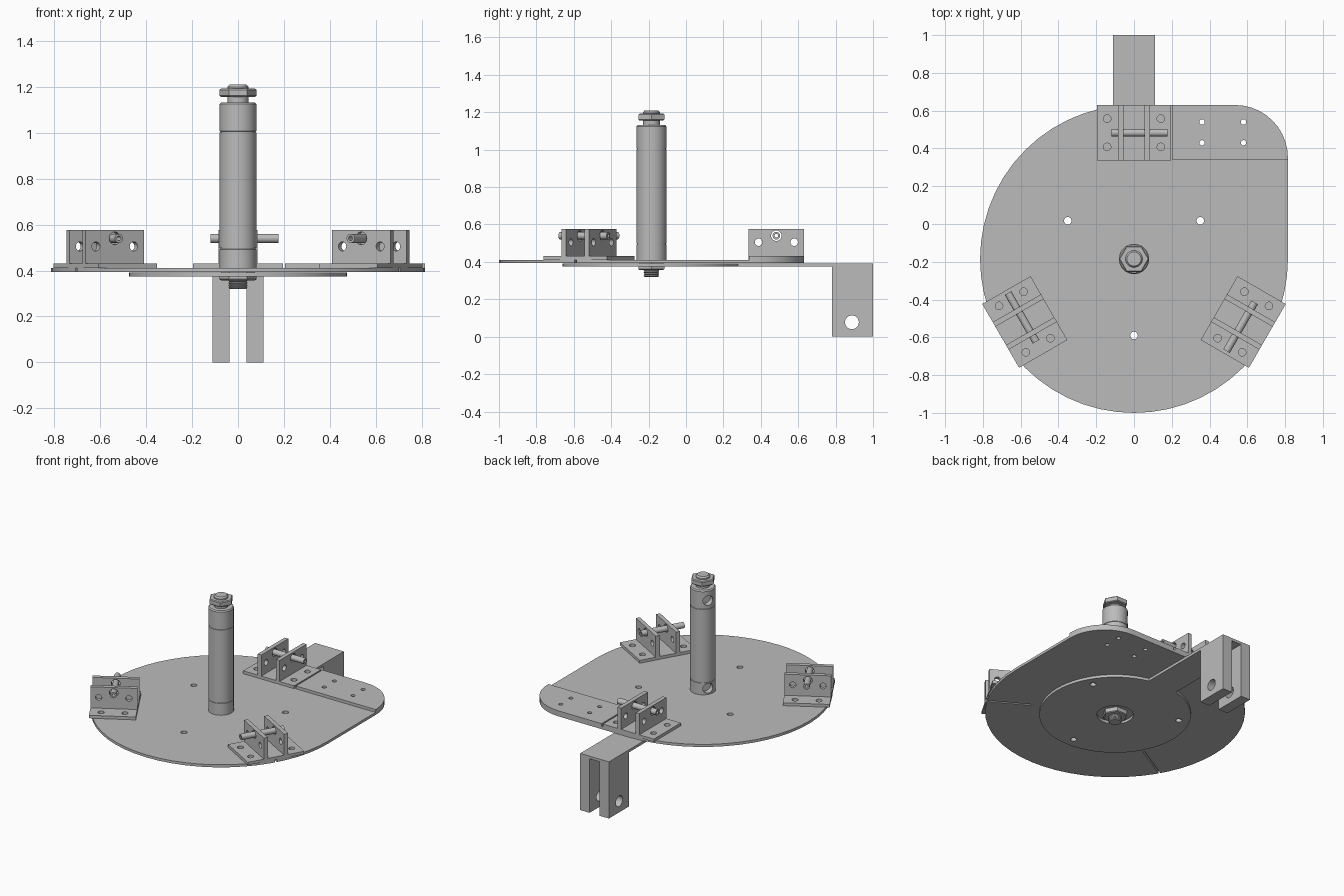
import bpy, bmesh, math
from mathutils import Matrix, Vector

if "Cube" in bpy.data.objects:
    bpy.data.objects.remove(bpy.data.objects["Cube"])

HUB_Y = -0.185
HUB = Matrix.Translation((0, HUB_Y, 0))
R = 0.815                      # plate radius
Z0, Z1, Z2, Z3 = 0.374, 0.393, 0.411, 0.431   # stacked sheet levels

steel = bpy.data.materials.new("Grey steel")
steel.diffuse_color = (0.5, 0.5, 0.5, 1)
steel.use_nodes = True
steel.node_tree.nodes["Principled BSDF"].inputs["Base Color"].default_value = (0.5, 0.5, 0.5, 1)


def finish(name, bm, matrix=Matrix()):
    bmesh.ops.recalc_face_normals(bm, faces=bm.faces)
    bm.transform(matrix)
    mesh = bpy.data.meshes.new(name)
    bm.to_mesh(mesh)
    bm.free()
    mesh.materials.append(steel)
    ob = bpy.data.objects.new(name, mesh)
    bpy.context.collection.objects.link(ob)
    return ob


def activate(ob):
    bpy.ops.object.select_all(action='DESELECT')
    ob.select_set(True)
    bpy.context.view_layer.objects.active = ob


def add_box(bm, x0, x1, y0, y1, z0, z1, matrix=Matrix()):
    m = Matrix.Translation(((x0 + x1) / 2, (y0 + y1) / 2, (z0 + z1) / 2))
    bmesh.ops.create_cube(bm, size=1, matrix=matrix @ m @ Matrix.Diagonal((x1 - x0, y1 - y0, z1 - z0, 1)))


def add_rod(bm, start, end, r, sides=24):
    a, b = Vector(start), Vector(end)
    turn = (b - a).to_track_quat('Z', 'Y').to_matrix().to_4x4()
    bmesh.ops.create_cone(bm, cap_ends=True, segments=sides, radius1=r, radius2=r,
                          depth=(b - a).length, matrix=Matrix.Translation((a + b) / 2) @ turn)


def add_sheet(bm, outline, z0, z1):
    face = bm.faces.new([bm.verts.new((x, y, z0)) for x, y in outline])
    new = bmesh.ops.extrude_face_region(bm, geom=[face])["geom"]
    bmesh.ops.translate(bm, vec=(0, 0, z1 - z0), verts=[v for v in new if isinstance(v, bmesh.types.BMVert)])


def add_turned(bm, profile, sides=40):
    """Spin (radius, height) points about the z axis."""
    verts = [bm.verts.new((r, 0, z)) for r, z in profile]
    edges = [bm.edges.new(p) for p in zip(verts, verts[1:])]
    bmesh.ops.spin(bm, geom=verts + edges, cent=(0, 0, 0), axis=(0, 0, 1),
                   angle=math.tau, steps=sides, use_merge=True)
    bmesh.ops.remove_doubles(bm, verts=bm.verts, dist=0.0001)


def cut(ob, cutter_bm, matrix=Matrix()):
    cutter = finish("cutter", cutter_bm, matrix)
    cutter.hide_render = True
    mod = ob.modifiers.new("Cut", 'BOOLEAN')
    mod.operation, mod.solver, mod.object = 'DIFFERENCE', 'EXACT', cutter
    activate(ob)
    bpy.ops.object.modifier_apply(modifier=mod.name)
    bpy.data.objects.remove(cutter)


def arc(cx, cy, r, a0, a1, n):
    angles = [math.radians(a0 + (a1 - a0) * i / n) for i in range(n + 1)]
    return [(cx + r * math.cos(a), cy + r * math.sin(a)) for a in angles]


def holes(bm, points, r, z0=0.3, z1=0.5):
    for x, y in points:
        add_rod(bm, (x, y, z0), (x, y, z1), r)


top_y = HUB_Y + R
corner = arc(R - 0.28, top_y - 0.28, 0.28, 0, 90, 10)
bolt_holes = arc(0, HUB_Y, 0.405, 30, 270, 2)
corner_holes = [(x, y) for x in (0.36, 0.58) for y in (0.43, 0.54)]

# Main plate: round, with one squared-out corner
bm = bmesh.new()
add_sheet(bm, corner + arc(0, HUB_Y, R, 90, 360, 42), Z1, Z2)
main_plate = finish("main_plate", bm)
bm = bmesh.new()
holes(bm, bolt_holes, 0.02)
holes(bm, corner_holes, 0.014)
for angle in (-30, 210):       # radial slits beneath the side brackets
    add_box(bm, 0.53, 0.9, -0.006, 0.006, 0.3, 0.5, HUB @ Matrix.Rotation(math.radians(angle), 4, 'Z'))
cut(main_plate, bm)

# Corner reinforcement
bm = bmesh.new()
add_sheet(bm, corner + [(0.205, top_y), (0.205, 0.34), (R, 0.34)], Z2, Z3)
corner_plate = finish("corner_plate", bm)
bm = bmesh.new()
holes(bm, corner_holes, 0.014)
cut(corner_plate, bm)

# Lower disc with its arm reaching to the back
half = 0.11
a = math.degrees(math.acos(half / 0.475))
bm = bmesh.new()
add_sheet(bm, arc(0, HUB_Y, 0.475, 180 - a, 360 + a, 56) + [(half, 1), (-half, 1)], Z0, Z1 - 0.001)
lower_disc = finish("lower_disc_and_arm", bm)
bm = bmesh.new()
holes(bm, bolt_holes, 0.02)
holes(bm, [(0, HUB_Y)], 0.115)
cut(lower_disc, bm)

# Fork legs hanging from the arm
for side, x0, x1 in (("right", -half, -0.038), ("left", 0.038, half)):
    bm = bmesh.new()
    add_box(bm, x0, x1, 0.78, 1, 0, Z0)
    leg = finish(side + "_fork_leg", bm)
    bm = bmesh.new()
    add_rod(bm, (-0.3, 0.887, 0.077), (0.3, 0.887, 0.077), 0.037)
    cut(leg, bm)

# Three clevis brackets around the hub, each with a tubular pin
inner, mid = 0.52, 0.668
for name, angle in (("back", 0), ("right", 120), ("left", 240)):
    place = HUB @ Matrix.Rotation(math.radians(angle), 4, 'Z')

    bm = bmesh.new()
    add_box(bm, -0.195, 0.195, inner, R, Z2, Z3)
    base = finish(name + "_bracket_base", bm, place)
    bm = bmesh.new()
    holes(bm, [(x, mid + y) for x in (-0.142, 0.142) for y in (-0.075, 0.075)], 0.02)
    cut(base, bm, place)

    bm = bmesh.new()
    for s in (-1, 1):
        add_box(bm, s * 0.07 - 0.014, s * 0.07 + 0.014, inner, R, Z3, 0.577)
    lugs = finish(name + "_bracket_lugs", bm, place)
    bm = bmesh.new()
    for y, z, r in ((-0.095, 0.505, 0.02), (0, 0.54, 0.028), (0.095, 0.505, 0.02)):
        add_rod(bm, (-0.3, mid + y, z), (0.3, mid + y, z), r)
    cut(lugs, bm, place)

    bm = bmesh.new()
    add_rod(bm, (-0.12, mid, 0.54), (0.177, mid, 0.54), 0.02)
    pin = finish(name + "_pin", bm, place)
    bm = bmesh.new()
    add_rod(bm, (-0.3, mid, 0.54), (0.3, mid, 0.54), 0.01, 16)
    cut(pin, bm, place)

# Central post with end caps marked by fine grooves
profile = [(0, Z2), (0.08, Z2)]
for z in (0.495, 1.004):
    profile += [(0.08, z - 0.003), (0.077, z - 0.002), (0.077, z + 0.002), (0.08, z + 0.003)]
profile += [(0.08, 1.124), (0.074, 1.132), (0, 1.132)]
bm = bmesh.new()
add_turned(bm, profile)
post = finish("post", bm, HUB)
bm = bmesh.new()
d = Vector((math.cos(math.radians(150)), math.sin(math.radians(150)), 0))
for z in (0.453, 1.06):
    add_rod(bm, d * 0.04 + Vector((0, 0, z)), d * 0.12 + Vector((0, 0, z)), 0.034)
cut(post, bm, HUB)

# Bolt ends, the lower one threaded
bm = bmesh.new()
add_turned(bm, [(0, 1.12), (0.045, 1.12), (0.045, 1.2), (0.037, 1.21), (0, 1.21)], 24)
finish("bolt_top", bm, HUB)
thread = [(0.042 - 0.005 * (i % 2), 0.325 + 0.005 * i) for i in range(11)]
bm = bmesh.new()
add_turned(bm, [(0, 0.32), (0.036, 0.32)] + thread + [(0.042, Z2), (0, Z2)], 24)
finish("bolt_bottom", bm, HUB)

# Hexagon nuts
for name, z0, z1 in (("top_nut", 1.156, 1.192), ("bottom_nut", 0.357, Z1)):
    bm = bmesh.new()
    add_rod(bm, (0, 0, z0), (0, 0, z1), 0.08, 6)
    nut_turn = Matrix.Rotation(math.radians(30), 4, 'Z')
    if max(v.co.x for v in bm.verts) > 0.079:
        nut_turn = Matrix()
    rims = [e for e in bm.edges if abs(e.verts[0].co.z - e.verts[1].co.z) < 0.001]
    bmesh.ops.bevel(bm, geom=rims, offset=0.005, segments=1, affect='EDGES')
    finish(name, bm, HUB @ nut_turn)

# Round parts smooth, edges crisp
for ob in bpy.context.collection.objects:
    if ob.type == 'MESH' and ob.data.materials and ob.data.materials[0] == steel:
        activate(ob)
        bpy.ops.object.shade_smooth_by_angle(angle=math.radians(25))
